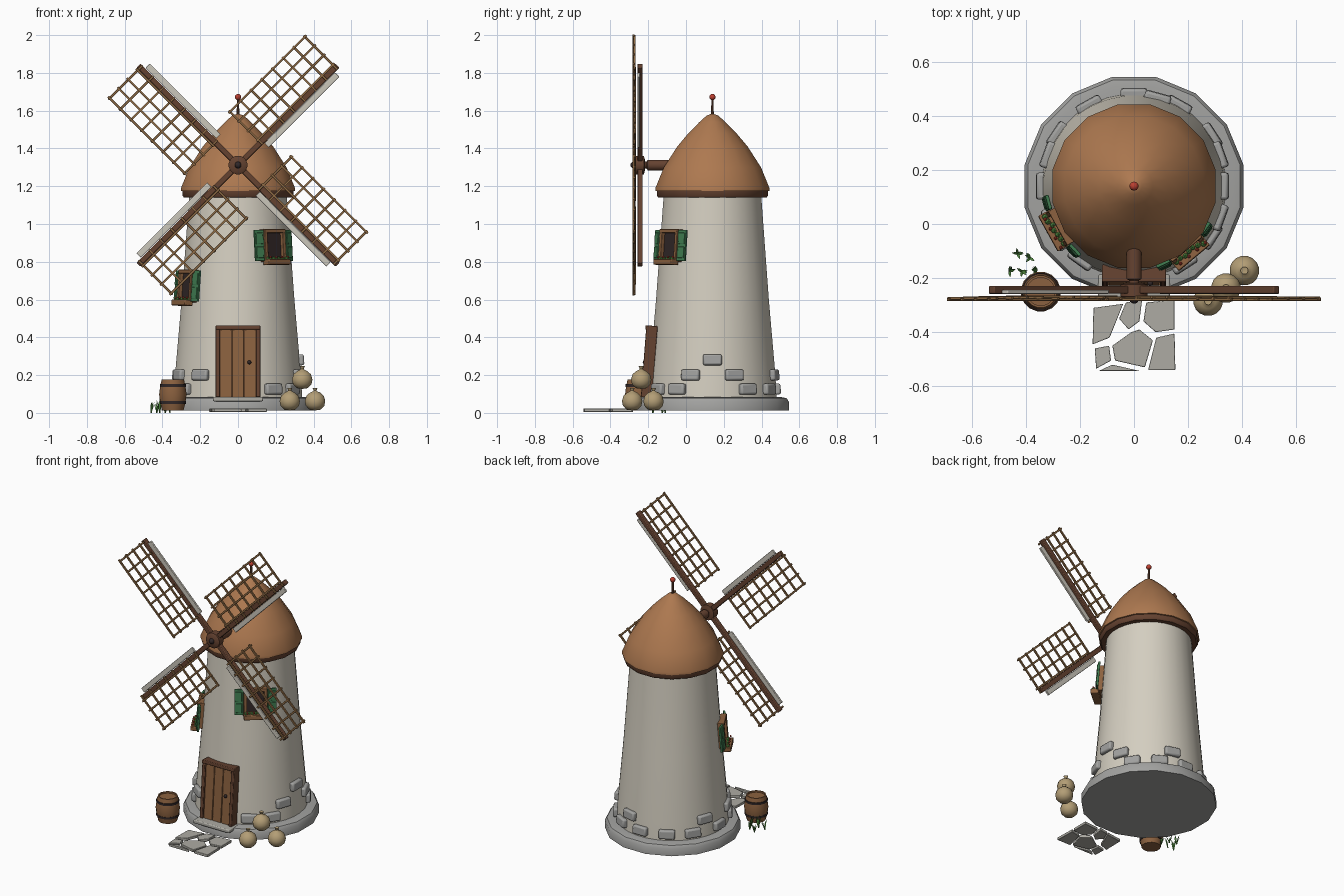
import bpy, bmesh, math, random
from mathutils import Matrix, Vector

if "Cube" in bpy.data.objects:
    bpy.data.objects.remove(bpy.data.objects["Cube"])

random.seed(4)
T = Matrix.Translation
R = lambda deg, axis: Matrix.Rotation(math.radians(deg), 4, axis)


def material(name, r, g, b):
    m = bpy.data.materials.new(name)
    m.diffuse_color = (r, g, b, 1)
    m.use_nodes = True
    m.node_tree.nodes["Principled BSDF"].inputs["Base Color"].default_value = m.diffuse_color
    return m


PLASTER = material("plaster", .66, .62, .53)
STONE = material("stone", .36, .36, .35)
SLAB = material("slab", .42, .41, .37)
ROOF = material("roof", .42, .19, .08)
DARK = material("dark_wood", .13, .055, .03)
WOOD = material("wood", .26, .12, .05)
STICK = material("lattice_wood", .28, .15, .06)
PALE = material("pale_board", .6, .57, .5)
GREEN = material("green_paint", .05, .2, .08)
LEAF = material("leaf", .08, .25, .05)
RED = material("red", .5, .05, .03)
BLACK = material("iron", .03, .02, .02)
SACK = material("sackcloth", .45, .34, .18)


def add(name, bm, mat, matrix=Matrix(), bevel=0):
    me = bpy.data.meshes.new(name)
    bmesh.ops.recalc_face_normals(bm, faces=bm.faces)
    bm.to_mesh(me)
    bm.free()
    ob = bpy.data.objects.new(name, me)
    bpy.context.collection.objects.link(ob)
    ob.matrix_world = matrix
    me.materials.append(mat)
    bpy.ops.object.select_all(action='DESELECT')
    ob.select_set(True)
    bpy.context.view_layer.objects.active = ob
    bpy.ops.object.shade_smooth_by_angle(angle=math.radians(40))
    if bevel:
        mod = ob.modifiers.new("bevel", 'BEVEL')
        mod.width, mod.segments = bevel, 2
    return ob


def lathe(name, profile, mat, matrix=Matrix(), n=16):
    """Revolve (radius, height) points around z; ends are closed."""
    bm = bmesh.new()
    rings = [[bm.verts.new((r * math.cos((i + .5) * math.tau / n),
                            r * math.sin((i + .5) * math.tau / n), z)) for i in range(n)]
             for r, z in profile]
    for a, b in zip(rings, rings[1:]):
        for i in range(n):
            j = (i + 1) % n
            bm.faces.new((a[i], a[j], b[j], b[i]))
    for ring, (r, z) in ((rings[0], profile[0]), (rings[-1], profile[-1])):
        if r > 0:
            bm.faces.new(ring)
    bmesh.ops.remove_doubles(bm, verts=bm.verts, dist=1e-5)
    return add(name, bm, mat, matrix)


def boxes(name, parts, mat, matrix=Matrix(), bevel=0):
    """One object made of (centre, size) boxes."""
    bm = bmesh.new()
    for c, s in parts:
        bmesh.ops.create_cube(bm, size=1, matrix=T(c) @ Matrix.Diagonal((*s, 1)))
    return add(name, bm, mat, matrix, bevel)


def balls(name, centres, radius, mat, matrix=Matrix(), sub=1):
    bm = bmesh.new()
    for c in centres:
        bmesh.ops.create_icosphere(bm, subdivisions=sub, radius=radius, matrix=T(c))
    return add(name, bm, mat, matrix)


def wall(angle, z):
    """Frame on the leaning tower wall: x outward, y sideways, z up."""
    r = .337 - .082 * (z - .08) / 1.07
    return AXIS @ R(angle, 'Z') @ T((r, 0, z)) @ R(-4.4, 'Y')


# Tower, plinth and cap
AXIS = T((0, .14, 0))
lathe("plinth", [(.412, .012), (.412, .06), (.4, .078), (.375, .083), (.3, .083)], STONE, AXIS)
lathe("tower", [(.342, .07), (.335, .2), (.3, .6), (.258, 1.17)], PLASTER, AXIS, 32)
lathe("eave_ring", [(.24, 1.14), (.292, 1.14), (.3, 1.15), (.3, 1.18), (.25, 1.185)], DARK, AXIS)
lathe("cap", [(.28, 1.17), (.308, 1.175), (.308, 1.19), (.262, 1.3), (.19, 1.41), (.13, 1.48),
              (.07, 1.54), (.03, 1.575), (0, 1.585)], ROOF, AXIS)
lathe("finial_rod", [(.008, 1.57), (.006, 1.67)], DARK, AXIS, 8)
balls("finial_ball", [(0, 0, 1.672)], .017, RED, AXIS, 2)

# Scattered wall stones
for i, (a, z) in enumerate([(0, .28), (-20, .2), (20, .2), (-33, .125), (33, .125), (-57, .125),
                            (61, .125), (119, .125), (146, .125), (160, .2), (180, .125),
                            (203, .2), (234, .2), (214, .125), (90, .125), (75, .2)]):
    boxes(f"wall_stone_{i}", [((.008, 0, 0), (.04, .1, .058))], STONE, wall(a, z), .01)

# Door
D = wall(-90, .27)
boxes("door_frame", [((.012, s * .107, 0), (.06, .022, .38)) for s in (-1, 1)]
      + [((.014, 0, .18), (.064, .236, .022))], DARK, D, .004)
boxes("door_planks", [((.008, y, -.01), (.045, .062, .36)) for y in (-.065, 0, .065)], WOOD, D, .003)
boxes("door_backing", [((.004, 0, -.01), (.04, .2, .36))], DARK, D)
balls("door_knob", [(.036, .06, -.005)], .011, BLACK, D, 2)
boxes("door_step", [((0, -.235, .073), (.265, .1, .024))], SLAB, bevel=.006)

# Windows with shutters and flower boxes
for n, a, z in (("right", -50, .885), ("left", 209, .67)):
    W = wall(a, z)
    boxes(f"{n}_window_frame", [((.01, s * .062, 0), (.05, .02, .165)) for s in (-1, 1)]
          + [((.01, 0, s * .076), (.054, .144, .02)) for s in (-1, 1)], WOOD, W, .003)
    boxes(f"{n}_window_pane", [((0, 0, 0), (.03, .11, .14))], BLACK, W)
    for s in (-1, 1):
        S = W @ T((.026, s * .074, 0)) @ R(s * 14, 'Z')
        boxes(f"{n}_shutter", [((0, s * .028, 0), (.013, .054, .165))]
              + [((.006, s * .028, h), (.01, .04, .06)) for h in (-.037, .037)], GREEN, S, .002)
    boxes(f"{n}_flower_box", [((.04, 0, -.09), (.05, .15, .03))], WOOD, W, .004)
    ys = [-.06 + .02 * k for k in range(7)]
    balls(f"{n}_leaves", [(.04 + random.uniform(-.01, .01), y, -.072) for y in ys], .012, LEAF, W)
    balls(f"{n}_flowers", [(.05, y + .008, -.064) for y in ys[::2]], .007, RED, W)

# Shaft and hub
HUB = T((0, -.243, 1.312))
H = HUB @ R(90, 'X')
lathe("shaft", [(.02, .01), (.02, -.035), (.029, -.04), (.029, -.25)], DARK, H, 12)
lathe("hub", [(.03, -.025), (.05, -.02), (.05, .025), (.04, .032), (0, .034)], DARK, H)
balls("hub_cap", [(0, 0, .034)], .018, BLACK, H, 2)

# Four sails: local x runs along the spar, local z to the lattice side
for k in range(4):
    M = HUB @ R(-(45 + 90 * k), 'Y')
    boxes(f"sail_spar_{k}", [((.375, 0, 0), (.74, .028, .03))], DARK, M, .004)
    boxes(f"sail_board_{k}", [((.445, -.008, -.034), (.53, .014, .032))], PALE, M, .003)
    rungs = [((.17 + .08 * i, -.03 + random.uniform(-.003, .003), .112), (.012, .011, .255))
             for i in range(8)]
    rails = [((.45, -.036, h), (.585, .011, .012)) for h in (.02, .09, .16, .23)]
    boxes(f"sail_lattice_{k}", rungs + rails, STICK, M, .002)

# Barrel
B = T((-.345, -.25, .013))
lathe("barrel", [(.058, 0), (.068, .04), (.074, .085), (.068, .13), (.06, .165), (.052, .165),
                 (.052, .155), (0, .155)], WOOD, B)
for h in (.035, .125):
    lathe("barrel_hoop", [(.06, h), (.0705, h), (.0705, h + .014), (.06, h + .014)], BLACK, B)

# Stacked sacks
for i, (x, y, z) in enumerate([(.274, -.285, .013), (.408, -.172, .013), (.34, -.237, .127)]):
    lathe(f"sack_{i}", [(0, 0), (.03, .004), (.05, .025), (.055, .05), (.047, .077), (.028, .094),
                        (.01, .102), (.008, .106), (.014, .12), (0, .117)], SACK, T((x, y, z)))

# Crazy-paved path, outlines in hundredths of a unit
PATH = [[(-15, -31), (-4, -29.5), (-9, -42), (-15.3, -44.5)],
        [(-3, -29), (3, -28), (2, -36), (-2, -39), (-5.5, -35)],
        [(4.5, -29), (15, -28), (15, -39), (8, -40), (3.5, -36)],
        [(-1, -40), (2, -39), (7, -43), (4, -53), (-7, -50.5), (-8, -45)],
        [(-14.5, -46), (-9.2, -45), (-8.5, -50.5), (-14, -53.5)],
        [(8.2, -42), (15, -40.5), (15.3, -54), (5.2, -54)],
        [(-13, -54.3), (-8, -52), (2, -54.3)]]
for i, outline in enumerate(PATH):
    bm = bmesh.new()
    f = bm.faces.new([bm.verts.new((x / 100, y / 100, .005)) for x, y in outline])
    top = bmesh.ops.extrude_face_region(bm, geom=[f])
    bmesh.ops.translate(bm, vec=(0, 0, .018),
                        verts=[v for v in top['geom'] if isinstance(v, bmesh.types.BMVert)])
    add(f"path_stone_{i}", bm, SLAB, bevel=.003)

# Grass tufts beside the barrel
bm = bmesh.new()
for x, y in [(-.43, -.11), (-.385, -.125), (-.46, -.175), (-.415, -.175), (-.36, -.175)]:
    for j in range(5):
        a = random.uniform(0, math.tau)
        d, s = Vector((math.cos(a), math.sin(a), 0)), Vector((-math.sin(a), math.cos(a), 0))
        o, h = Vector((x, y, 0)), random.uniform(.04, .075)
        pts = [o - s * .004, o + s * .004, o + d * .01 + s * .005 + Vector((0, 0, h * .6)),
               o + d * .022 + Vector((0, 0, h)), o + d * .01 - s * .005 + Vector((0, 0, h * .6))]
        bm.faces.new([bm.verts.new(p) for p in pts])
add("grass_tufts", bm, LEAF)
